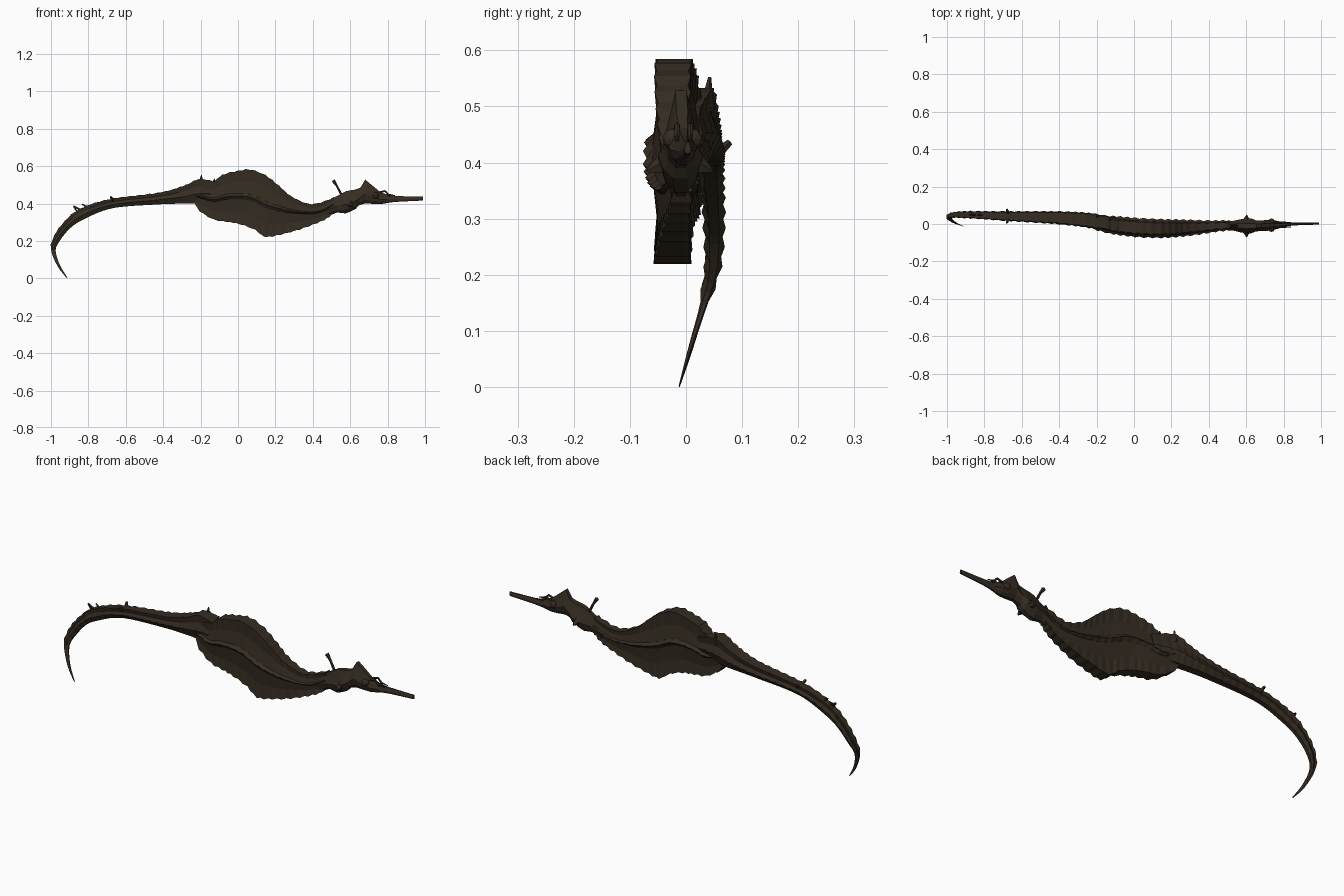
import bpy, bmesh, math
from mathutils import Vector, Matrix

brown = bpy.data.materials.new("dark brown")
brown.diffuse_color = (0.036, 0.026, 0.016, 1)


def finish(bm, name):
    bmesh.ops.recalc_face_normals(bm, faces=bm.faces)
    me = bpy.data.meshes.new(name)
    bm.to_mesh(me)
    bm.free()
    me.materials.append(brown)
    ob = bpy.data.objects.new(name, me)
    bpy.context.collection.objects.link(ob)
    return ob


def smooth(a, b, c, d, t):
    # Catmull-Rom blend of four stations
    return [0.5 * (2 * q + (r - p) * t + (2 * p - 5 * q + 4 * r - s) * t * t
                   + (3 * q - p - 3 * r + s) * t ** 3) for p, q, r, s in zip(a, b, c, d)]


def resample(st, step):
    # evenly spaced rings along the stations
    out, n = [], len(st)
    for i in range(n - 1):
        a, b, c, d = st[max(i - 1, 0)], st[i], st[i + 1], st[min(i + 2, n - 1)]
        mid = math.hypot(c[0] + c[2] - b[0] - b[2], c[1] + c[3] - b[1] - b[3]) / 2
        k = max(1, round(mid / step))
        out += [smooth(a, b, c, d, j / k) for j in range(k)]
    return out + [st[-1]]


def loft(name, stations, section, step, spike):
    """station = top x, top z, bottom x, bottom z, centre y, half width.
    section = (fraction down from top, width factor, is ridge)"""
    bm = bmesh.new()
    loop = [(t, w, r, -1) for t, w, r in section]
    loop += [(t, w, r, 1) for t, w, r in reversed(section)]
    rings = []
    for i, (xt, zt, xb, zb, y, hw) in enumerate(resample(stations, step)):
        top, bot = Vector((xt, y, zt)), Vector((xb, y, zb))
        ring = []
        for t, w, ridge, side in loop:
            p = top.lerp(bot, t) + Vector((0, side * w * hw, 0))
            if ridge and i % 2 and hw > 0.008:     # thorn on every second ring
                out = (top - bot).normalized() * (0.5 - t) + Vector((0, side * 0.6, 0))
                p += out.normalized() * spike
            ring.append(bm.verts.new(p))
        rings.append(ring)
    n = len(loop)
    for a, b in zip(rings, rings[1:]):
        for j in range(n):
            bm.faces.new((a[j], a[(j + 1) % n], b[(j + 1) % n], b[j]))
    bm.faces.new(rings[0])
    bm.faces.new(rings[-1])
    return finish(bm, name)


def spines(name, parts):
    # tapered bars: (start, end, start radius, end radius)
    bm = bmesh.new()
    for a, b, r1, r2 in parts:
        a, b = Vector(a), Vector(b)
        d = b - a
        m = Matrix.Translation((a + b) / 2) @ d.to_track_quat('Z', 'Y').to_matrix().to_4x4()
        bmesh.ops.create_cone(bm, cap_ends=True, segments=5, radius1=r1, radius2=r2,
                              depth=d.length, matrix=m)
    return finish(bm, name)


# trunk: deep, narrow, with thorny ridges and hollow side panels
loft("trunk", [
    (-.22, .47, -.235, .405, .012, .030), (-.19, .50, -.205, .362, .006, .036),
    (-.13, .515, -.13, .317, -.004, .043), (-.085, .550, -.06, .305, -.010, .046),
    (.00, .572, .01, .292, -.018, .047), (.065, .579, .09, .262, -.022, .047),
    (.145, .550, .145, .224, -.024, .046), (.22, .492, .23, .237, -.023, .043),
    (.28, .440, .33, .264, -.020, .038), (.37, .398, .42, .297, -.015, .030),
    (.44, .402, .475, .322, -.010, .025), (.51, .43, .51, .353, -.008, .023)],
    [(0, .6, 1), (.2, .58, 0), (.42, .78, 0), (.47, 1, 1), (.53, .78, 0),
     (.78, .6, 0), (1, .62, 1)], .022, .007)

# tail: boxy, tapering and curling down to a point
loft("tail", [
    (-.08, .50, -.10, .42, .0, .030), (-.20, .530, -.21, .402, .014, .038),
    (-.28, .497, -.28, .400, .024, .036), (-.415, .458, -.43, .395, .034, .031),
    (-.685, .422, -.67, .375, .042, .023), (-.845, .37, -.82, .318, .048, .018),
    (-.925, .305, -.895, .270, .050, .016), (-.98, .23, -.95, .205, .048, .012),
    (-1.0, .155, -.975, .15, .033, .007), (-.965, .065, -.953, .073, .008, .004),
    (-.915, 0, -.912, .004, -.012, .001)],
    [(0, .85, 1), (.3, .75, 0), (.6, 1, 1), (1, .55, 0)], .022, .005)

# head: neck, gill covers, crest and long tube snout
loft("head", [
    (.47, .41, .47, .326, -.009, .022), (.53, .44, .53, .352, -.009, .026),
    (.575, .465, .575, .347, -.010, .036), (.625, .474, .63, .372, -.010, .040),
    (.655, .485, .645, .390, -.010, .030), (.68, .528, .68, .401, -.009, .028),
    (.72, .495, .72, .398, -.007, .029), (.76, .462, .76, .396, -.005, .023),
    (.80, .447, .80, .403, -.003, .013), (.85, .440, .85, .409, 0, .008),
    (.99, .437, .99, .416, .003, .006)],
    [(0, .35, 0), (.25, .6, 0), (.6, 1, 0), (.85, .75, 0), (1, .3, 0)], .03, 0)

# eyes
bm = bmesh.new()
for s in (-1, 1):
    bmesh.ops.create_icosphere(bm, subdivisions=2, radius=.019,
                               matrix=Matrix.Translation((.735, -.006 + s * .017, .442)))
finish(bm, "eyes")

# brow spines form a small open loop in front of each eye
brow = []
for s in (-1, 1):
    y = -.004 + s * .012
    brow += [((.755, y, .458), (.785, y, .467), .006, .005),
             ((.785, y, .467), (.81, y, .440), .005, .005),
             ((.80, y, .449), (.84, y, .442), .005, .002)]
spines("brow_spines", brow)

# gill spines point sideways
spines("gill_spines", [((.60, -.01 + s * .02, .40), (.603, -.011 + s * .058, .385), .026, .003)
                       for s in (-1, 1)])

# neck stalk with a swollen end
spines("neck_stalk", [((.555, -.009, .44), (.525, -.009, .50), .007, .006),
                      ((.528, -.009, .494), (.508, -.009, .523), .006, .011)])

# tail spines and small leaf stalks
tail_spines = [((-.20, .036, .50), (-.195, .042, .552), .014, .003),
               ((-.14, .02, .48), (-.125, .024, .532), .012, .003),
               ((-.84, .048, .365), (-.88, .050, .385), .006, .005),
               ((-.88, .050, .385), (-.862, .050, .358), .004, .004),
               ((-.81, .048, .38), (-.835, .048, .398), .006, .003)]
for s in (-1, 1):
    tail_spines.append(((-.67, .042 + s * .012, .415), (-.68, .042 + s * .036, .436), .011, .006))
spines("tail_spines", tail_spines)
